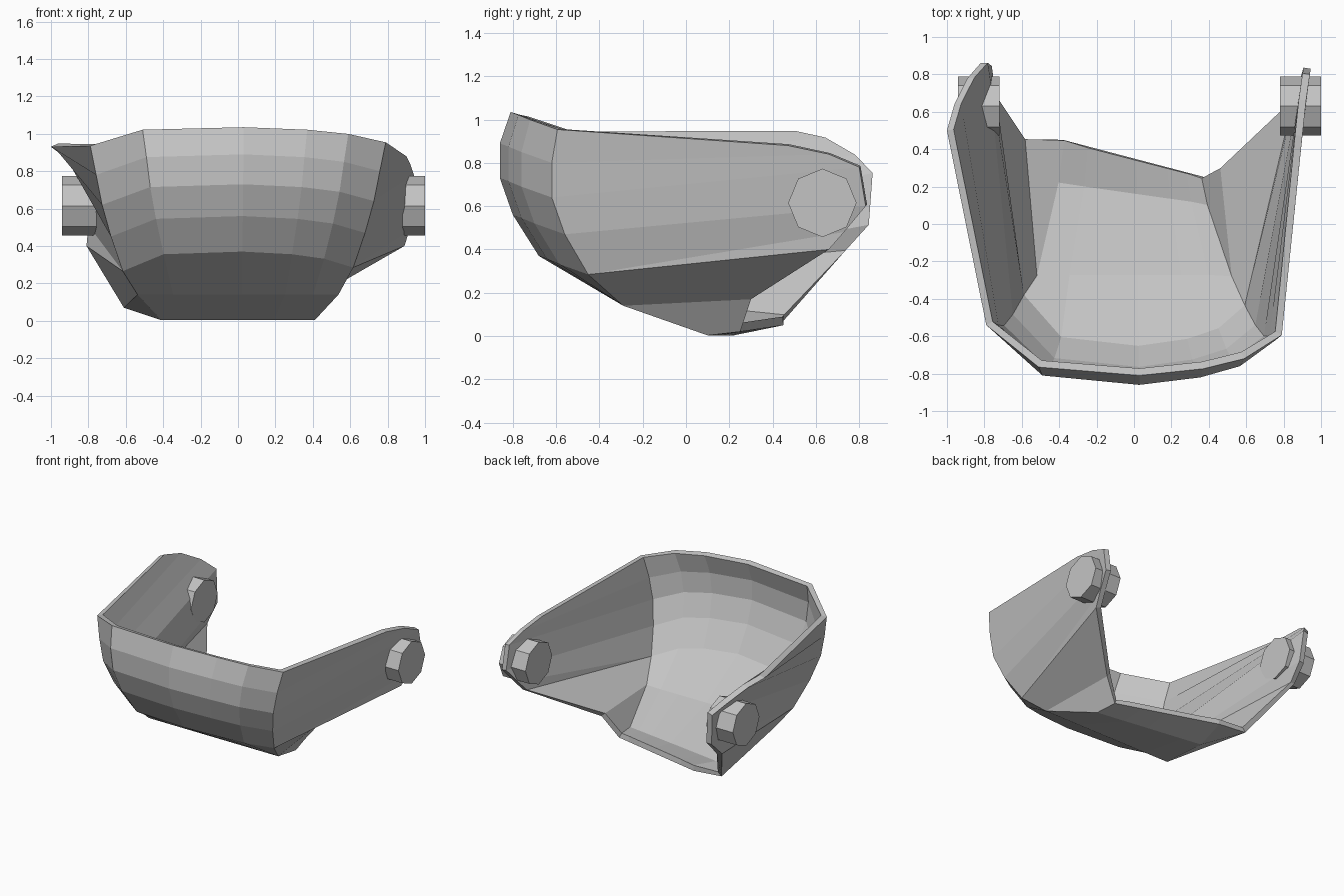
import bpy, bmesh, math

cube = bpy.data.objects.get("Cube")
if cube:
    bpy.data.objects.remove(cube)

grey = bpy.data.materials.new("plain_grey")
grey.use_nodes = True
colour = (0.55, 0.55, 0.55, 1)
grey.diffuse_color = colour
grey.node_tree.nodes["Principled BSDF"].inputs["Base Color"].default_value = colour


def add_object(name, bm):
    mesh = bpy.data.meshes.new(name)
    bm.to_mesh(mesh)
    bm.free()
    mesh.materials.append(grey)
    obj = bpy.data.objects.new(name, mesh)
    bpy.context.collection.objects.link(obj)
    return obj


# Front profile, top to bottom: width factor, y, z, strength of the corner sweep
PROFILE = [(1, -.81, 1.035, .9), (.96, -.86, .89, 1), (.92, -.86, .73, 1),
           (.86, -.80, .56, 1), (.78, -.68, .37, .95), (.68, -.29, .14, 0)]
# Columns, right to left: rim x, sweep back, drop
COLUMNS = [(-.79, .30, -.11), (-.51, .05, -.015), (.03, 0, 0),
           (.37, .04, -.015), (.59, .10, -.04), (.79, .24, -.09)]
# Arm outlines, from the top edge round the end to the lower corner
RIGHT_ARM = [(-1, .5, .93), (-.96, .64, .9), (-.89, .78, .82), (-.82, .86, .74),
             (-.8, .84, .51), (-.81, .73, .4), (-.61, .45, .07)]
LEFT_ARM = [(.9, .47, .88), (.92, .66, .84), (.94, .8, .78), (.945, .83, .6),
            (.915, .73, .48), (.89, .66, .4), (.49, .3, .17)]

bm = bmesh.new()
columns = []
for i, (x, sweep, drop) in enumerate(COLUMNS):
    col = [bm.verts.new((x * w, y + sweep * k, z + drop * k)) for w, y, z, k in PROFILE]
    # Floor and its slightly raised, slanted rear edge
    t = (x + .79) / 1.58
    col.append(bm.verts.new((-.41 + .82 * t, .22 - .12 * t, .003)))
    col.append(bm.verts.new((-.38 + .76 * t, .45 - .2 * t, .05 - .03 * t)))
    columns.append(col)

# Front wall and floor
for a, b in zip(columns, columns[1:]):
    for r in range(len(a) - 1):
        bm.faces.new((a[r], a[r + 1], b[r + 1], b[r]))


def add_arm(corner, outline, flip):
    p = [bm.verts.new(co) for co in outline]
    faces = [(corner[r], corner[r + 1], p[r + 1], p[r]) for r in range(4)]
    faces += [(corner[4], p[5], p[4]),
              (corner[4], corner[5], p[6], p[5]),
              (corner[5], corner[6], corner[7], p[6])]
    for f in faces:
        bm.faces.new(f[::-1] if flip else f)


add_arm(columns[0], RIGHT_ARM, True)
add_arm(columns[-1], LEFT_ARM, False)

shell = add_object("curved_guard", bm)
solid = shell.modifiers.new("thickness", "SOLIDIFY")
solid.thickness = .04
solid.offset = -1

# Eight-sided pivots through the arm ends
for name, x in (("right_pivot", -.83), ("left_pivot", .89)):
    bm = bmesh.new()
    bmesh.ops.create_cone(bm, cap_ends=True, segments=8, radius1=.158, radius2=.158, depth=.22)
    pivot = add_object(name, bm)
    pivot.rotation_euler = (0, math.pi / 2, 0)
    pivot.location = (x, .63, .615)
